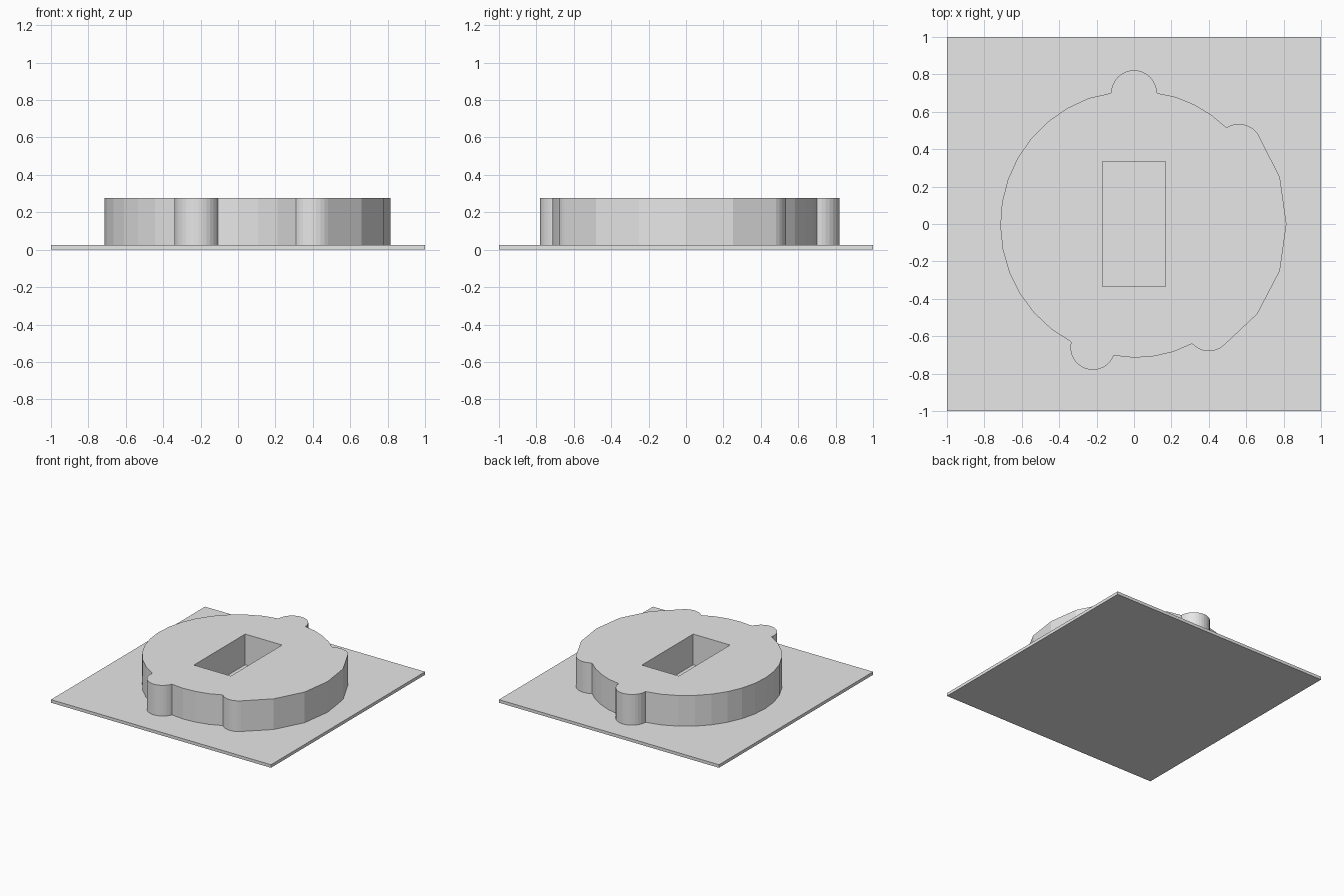
import bpy
import bmesh
from math import cos, sin, radians

cube = bpy.data.objects.get("Cube")
if cube:
    bpy.data.objects.remove(cube, do_unlink=True)

grey = bpy.data.materials.new("light_grey")
grey.use_nodes = True
grey.diffuse_color = (0.8, 0.8, 0.8, 1)
grey.node_tree.nodes["Principled BSDF"].inputs["Base Color"].default_value = (0.8, 0.8, 0.8, 1)


def arc(cx, cy, r, start, end, steps, inner=False):
    """Points on an arc in degrees; inner leaves out both ends."""
    span = range(1, steps) if inner else range(steps + 1)
    angles = [radians(start + (end - start) * i / steps) for i in span]
    return [(cx + r * cos(a), cy + r * sin(a)) for a in angles]


def slab(name, loops, z0, z1):
    """Fill an outline (with optional holes) and extrude it upwards."""
    bm = bmesh.new()
    edges = []
    for loop in loops:
        vs = [bm.verts.new((x, y, z0)) for x, y in loop]
        edges += [bm.edges.new((v, vs[i - 1])) for i, v in enumerate(vs)]
    bmesh.ops.triangle_fill(bm, edges=edges, use_beauty=True, use_dissolve=False)
    ext = bmesh.ops.extrude_face_region(bm, geom=bm.faces[:], use_keep_orig=True)
    top = [g for g in ext["geom"] if isinstance(g, bmesh.types.BMVert)]
    bmesh.ops.translate(bm, verts=top, vec=(0, 0, z1 - z0))
    bmesh.ops.recalc_face_normals(bm, faces=bm.faces[:])
    mesh = bpy.data.meshes.new(name)
    bm.to_mesh(mesh)
    bm.free()
    mesh.materials.append(grey)
    obj = bpy.data.objects.new(name, mesh)
    bpy.context.collection.objects.link(obj)
    return obj


def rectangle(hx, hy):
    return [(-hx, -hy), (hx, -hy), (hx, hy), (-hx, hy)]


# Thin square base
slab("base_plate", [rectangle(1, 1)], 0, 0.025)

# Lobed disc outline, anticlockwise from the rear lobe
R = 0.715
outline = (
    arc(0, 0, R, 99.8, 241.9, 14, True)
    + arc(-0.22, -0.66, 0.12, 166, 339, 16)      # front lobe
    + arc(0, 0, R, 261.5, 295.8, 4, True)
    + arc(0.40, -0.56, 0.12, 222, 312, 8)        # front corner lobe
    + [(0.66, -0.48), (0.78, -0.25), (0.815, 0), (0.78, 0.25)]
    + arc(0.56, 0.41, 0.125, 35, 122, 8)         # rear corner lobe
    + arc(0, 0, R, 46.2, 80.2, 4, True)
    + arc(0, 0.70, 0.122, 0, 180, 16)            # rear lobe
)

# Raised disc with a rectangular opening down to the base
slab("lobed_disc", [outline, rectangle(0.168, 0.333)], 0.025, 0.277)
